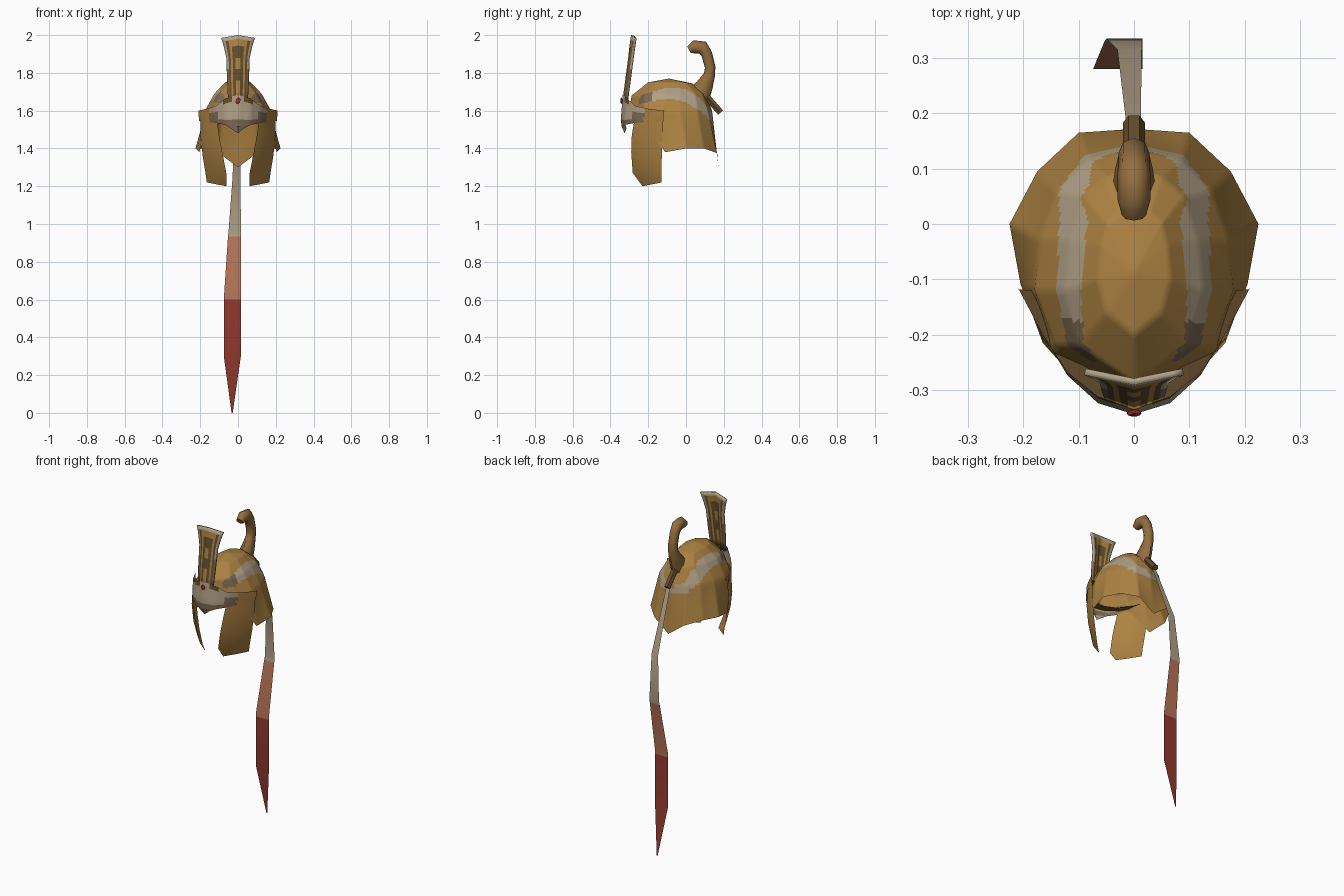
import bpy, bmesh, math
from mathutils import Vector

if "Cube" in bpy.data.objects:
    bpy.data.objects.remove(bpy.data.objects["Cube"])


def mat(name, r, g, b):
    m = bpy.data.materials.new(name)
    m.diffuse_color = [((c / 255 + 0.055) / 1.055) ** 2.4 for c in (r, g, b)] + [1]
    m.use_nodes = True
    m.node_tree.nodes["Principled BSDF"].inputs["Base Color"].default_value = m.diffuse_color
    return m


MATS = [mat("gold", 172, 130, 66), mat("bronze", 146, 110, 62), mat("beige", 176, 160, 134),
        mat("grey_brown", 124, 104, 80), mat("dark_brown", 100, 77, 44),
        mat("salmon", 182, 116, 88), mat("dark_red", 146, 58, 46), mat("gem_red", 185, 45, 42)]
GOLD, BRONZE, BEIGE, GREY, BROWN, SALMON, RED, GEM = range(8)


def finish(name, bm, ref, rule, angle=40):
    """Orient faces away from ref, colour them by rule(centre), make the object."""
    bmesh.ops.recalc_face_normals(bm, faces=bm.faces)
    ref = Vector(ref)
    if sum(f.normal.dot(f.calc_center_median() - ref) * f.calc_area() for f in bm.faces) < 0:
        bmesh.ops.reverse_faces(bm, faces=bm.faces)
    for f in bm.faces:
        f.material_index = rule(f.calc_center_median())
    me = bpy.data.meshes.new(name)
    bm.to_mesh(me)
    bm.free()
    for m in MATS:
        me.materials.append(m)
    ob = bpy.data.objects.new(name, me)
    bpy.context.collection.objects.link(ob)
    bpy.ops.object.select_all(action='DESELECT')
    ob.select_set(True)
    bpy.context.view_layer.objects.active = ob
    bpy.ops.object.shade_smooth_by_angle(angle=math.radians(angle))
    return ob


def loft(rows, closed=False, caps=False):
    """Quad grid through rows of points."""
    bm = bmesh.new()
    vs = [[bm.verts.new(p) for p in r] for r in rows]
    n = len(rows[0])
    for a, b in zip(vs, vs[1:]):
        for i in range(n if closed else n - 1):
            j = (i + 1) % n
            bm.faces.new((a[i], a[j], b[j], b[i]))
    if caps:
        bm.faces.new(vs[0])
        bm.faces.new(vs[-1])
    return bm


def mirror_row(half):
    """Half row starting at x = 0, continued to the other side."""
    return [(-x, y, z) for x, y, z in half[:0:-1]] + list(half)


def lerp(table, t):
    for (a, u), (b, v) in zip(table, table[1:]):
        if t <= b:
            return u + (v - u) * max(0, (t - a) / (b - a))
    return table[-1][1]


# Helmet bowl: half rings from the back round to the front
rings = [
    [(0, .172, 1.30), (.1, .165, 1.375), (.175, .095, 1.40), (.225, 0, 1.40),
     (.205, -.11, 1.38), (.15, -.23, 1.56), (0, -.30, 1.56)],
    [(0, .138, 1.6), (.085, .115, 1.6), (.14, .06, 1.6), (.17, -.03, 1.6),
     (.18, -.12, 1.59), (.14, -.22, 1.6), (0, -.30, 1.6)],
    [(0, .10, 1.69), (.05, .085, 1.69), (.09, .05, 1.69), (.115, -.03, 1.69),
     (.125, -.12, 1.69), (.10, -.22, 1.68), (0, -.288, 1.68)],
    [(0, .03, 1.745), (.03, .02, 1.746), (.05, 0, 1.748), (.06, -.04, 1.75),
     (.065, -.10, 1.752), (.05, -.16, 1.75), (0, -.20, 1.75)]]
bm = loft([h + [(-x, y, z) for x, y, z in h[-2:0:-1]] for h in rings], closed=True)
bm.verts.ensure_lookup_table()
apex = bm.verts.new((0, -.09, 1.77))
top = list(bm.verts)[36:48]
for i in range(12):
    bm.faces.new((top[i], top[(i + 1) % 12], apex))
bmesh.ops.subdivide_edges(bm, edges=bm.edges[:], cuts=9, use_grid_fill=True)
LOW = [(-.3, 1.62), (-.2, 1.645), (-.1, 1.665), (0, 1.645), (.07, 1.60), (.17, 1.52)]
HIGH = [(-.3, 1.655), (-.2, 1.695), (-.1, 1.722), (0, 1.715), (.07, 1.67), (.17, 1.54)]


def bowl_colour(c):
    if lerp(LOW, c.y) < c.z < lerp(HIGH, c.y) and (abs(c.x) > .07 or c.y > 0):
        return GREY if c.y < -.175 else BEIGE
    return GOLD


finish("helmet_bowl", bm, (0, -.05, 1.5), bowl_colour, 60)

# Brow band: winged plate, pale at the centre, gold toward the tips
lower = [(0, -.342, 1.515), (.065, -.322, 1.525), (.12, -.272, 1.535), (.165, -.20, 1.54), (.205, -.12, 1.545)]
middle = [(0, -.344, 1.565), (.065, -.324, 1.56), (.12, -.274, 1.56), (.165, -.20, 1.56), (.208, -.118, 1.57)]
upper = [(0, -.335, 1.685), (.065, -.312, 1.665), (.12, -.268, 1.625), (.165, -.20, 1.61), (.21, -.115, 1.60)]
bm = loft([mirror_row(r) for r in (lower, middle, upper)])
bmesh.ops.subdivide_edges(bm, edges=bm.edges[:], cuts=3, use_grid_fill=True)


def brow_colour(c):
    x = abs(c.x)
    if x > .15:
        return GOLD
    if c.z < 1.55:
        return GREY
    if c.z > 1.64 and x > .03:
        return BROWN
    return GREY if x > .10 and c.z < 1.59 else BEIGE


finish("brow_band", bm, (0, -.1, 1.6), brow_colour)

# Brow point: small pale drop below the band
bm = loft([mirror_row([(0, -.342, 1.52), (.07, -.32, 1.527)]),
           mirror_row([(0, -.325, 1.48), (.03, -.315, 1.505)])])
finish("brow_point", bm, (0, -.1, 1.55), lambda c: BEIGE)

# Band underside: closes the gap from the band to the bowl
rim = [(0, -.295, 1.565), (.06, -.275, 1.565), (.10, -.25, 1.565), (.15, -.19, 1.565), (.185, -.12, 1.57)]
finish("band_underside", loft([mirror_row(middle), mirror_row(rim)]), (0, -.2, 1.9), lambda c: BROWN)

# Gem
bm = bmesh.new()
bmesh.ops.create_icosphere(bm, subdivisions=1, radius=1)
for v in bm.verts:
    v.co = (v.co.x * .015, -.342 + v.co.y * .007, 1.652 + v.co.z * .018)
finish("brow_gem", bm, (0, -.342, 1.652), lambda c: GEM, 10)

# Cheek guards
cheek = [
    [(.20, -.12, 1.56), (.165, -.205, 1.56), (.11, -.275, 1.54)],
    [(.198, -.125, 1.46), (.165, -.215, 1.46), (.10, -.287, 1.47)],
    [(.187, -.128, 1.36), (.15, -.22, 1.36), (.083, -.29, 1.38)],
    [(.172, -.13, 1.27), (.13, -.21, 1.27), (.062, -.282, 1.27)],
    [(.165, -.13, 1.22), (.115, -.18, 1.21), (.06, -.23, 1.20)]]
for side, s in (("left", -1), ("right", 1)):
    bm = loft([[(s * x, y, z) for x, y, z in r] for r in cheek])
    finish("cheek_guard_" + side, bm, (0, -.1, 1.4), lambda c: GOLD)

# Front crest plate: shallow V section, flared top, striped panel inside a pale rim
COLS = [0, .2, .45, .62, .8, 1]
crest_rows = []
for z, w, y in [(1.64, .052, -.337), (1.70, .055, -.330), (1.76, .058, -.322), (1.82, .06, -.314),
                (1.88, .062, -.306), (1.93, .073, -.299), (1.965, .083, -.294), (1.985, .09, -.291)]:
    crest_rows.append(mirror_row([(f * w, y + .018 * f, z + (.015 * (1 - f) if z > 1.9 else 0)) for f in COLS]))
bm = loft(crest_rows)


def crest_colour(c):
    w = abs(c.x) / lerp([(1.64, .052), (1.88, .062), (1.985, .09)], c.z)
    if w > .8 or c.z > 1.972:
        return BEIGE if c.z > 1.85 else GREY
    if w > .62:
        return BROWN
    if w > .45:
        return GOLD
    if w > .2:
        return BROWN if c.z < 1.93 else GOLD
    return BROWN if 1.76 < c.z < 1.82 or 1.88 < c.z < 1.93 else GOLD


crest = finish("front_crest", bm, (0, 0, 1.8), crest_colour)
sol = crest.modifiers.new("thickness", 'SOLIDIFY')
sol.thickness = .012

# Curled plume socket: tube swept up and hooked forward (y, z, width, depth)
path = [(.06, 1.67, .04, .065), (.10, 1.735, .034, .045), (.124, 1.79, .028, .030), (.128, 1.83, .028, .028),
        (.110, 1.90, .028, .029), (.088, 1.934, .030, .036), (.045, 1.938, .030, .035), (.016, 1.922, .022, .020)]
rows = []
for i, (y, z, w, d) in enumerate(path):
    a, b = path[max(i - 1, 0)], path[min(i + 1, len(path) - 1)]
    t = Vector((0, b[0] - a[0], b[1] - a[1])).normalized()
    n = Vector((0, -t.z, t.y))
    rows.append([Vector((0, y, z)) + Vector((w, 0, 0)) * math.cos(k * math.pi / 4)
                 + n * d * math.sin(k * math.pi / 4) for k in range(8)])
finish("curled_socket", loft(rows, True, True), (0, .1, 1.8), lambda c: BRONZE, 50)

# Tail holder: short angled tube at the back
axis = Vector((0, .088, -.10))
side, up = Vector((.02, 0, 0)), Vector((0, .015, .0132))
rows = [[Vector((0, .095, 1.69)) + axis * t + side * math.cos(k * math.pi / 3) + up * math.sin(k * math.pi / 3)
         for k in range(6)] for t in (0, 1)]
finish("tail_holder", loft(rows, True, True), (0, .14, 1.64), lambda c: BROWN)

# Ribbon tail: thin strip with three colour zones (left x, right x, y, z)
strip = [(-.012, .012, .165, 1.61), (-.03, .014, .315, 1.23), (-.05, .015, .335, .96), (-.053, .015, .331, .935),
         (-.074, .015, .28, .62), (-.075, .015, .28, .60), (-.075, .015, .28, .30), (-.034, -.028, .325, 0)]
bm = loft([[(a, y, z), (b, y, z)] for a, b, y, z in strip])
finish("ribbon_tail", bm, (0, 0, .8), lambda c: BEIGE if c.z > .94 else SALMON if c.z > .605 else RED)
